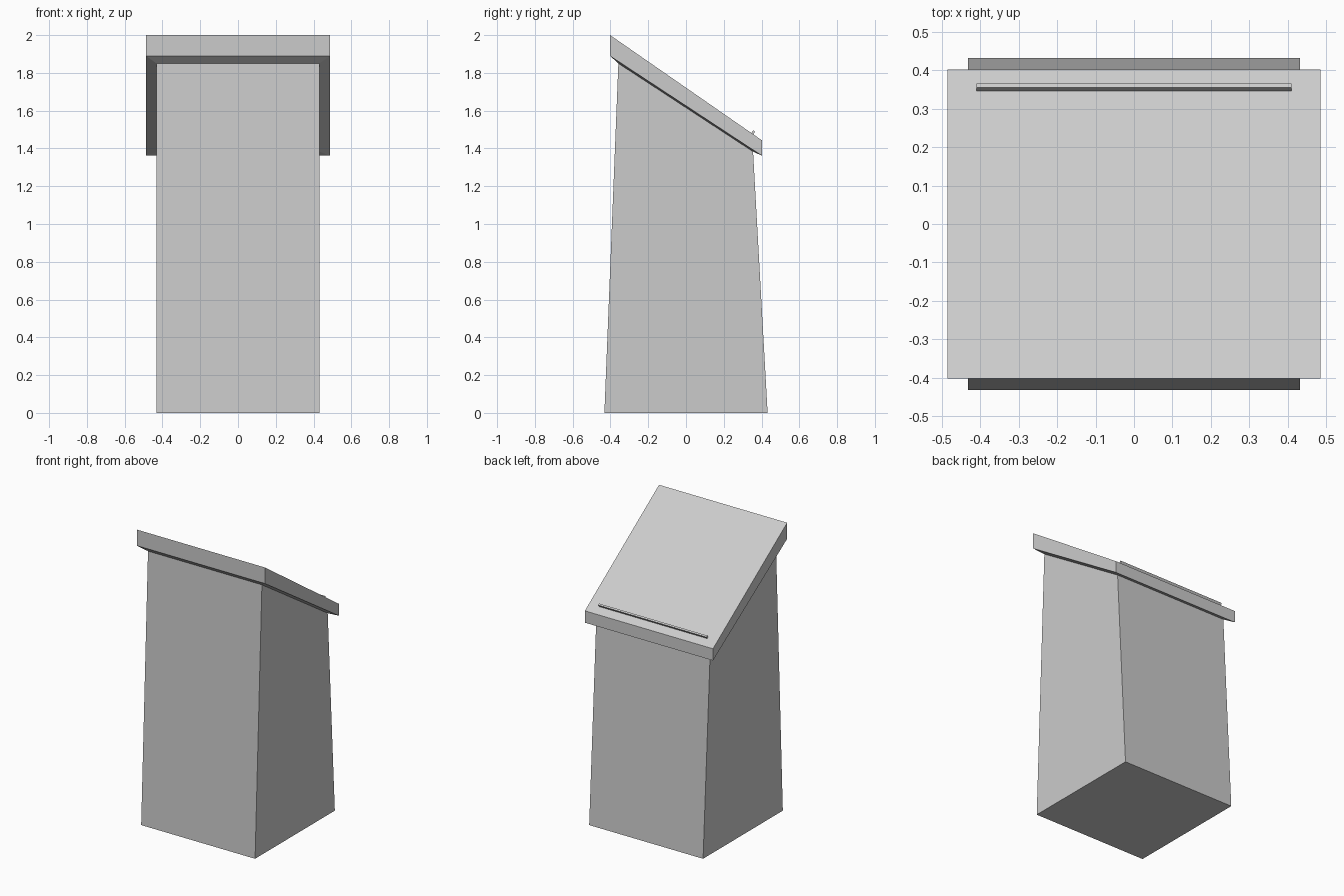
import bpy
import bmesh
from mathutils import Vector

cube = bpy.data.objects.get("Cube")
if cube:
    bpy.data.objects.remove(cube, do_unlink=True)

paint = bpy.data.materials.new("light grey")
paint.use_nodes = True
GREY = (0.6, 0.6, 0.6, 1)
paint.diffuse_color = GREY
paint.node_tree.nodes["Principled BSDF"].inputs["Base Color"].default_value = GREY


def ring(bm, half_width, front, back):
    """Rectangle of vertices from its front and back edges, each (y, z)."""
    corners = [(-1, front), (1, front), (1, back), (-1, back)]
    return [bm.verts.new((s * half_width, y, z)) for s, (y, z) in corners]


def loft(name, rings):
    """Closed solid through a stack of (half_width, front, back) rings."""
    bm = bmesh.new()
    loops = [ring(bm, *r) for r in rings]
    bm.faces.new(loops[0])
    bm.faces.new(loops[-1])
    for low, high in zip(loops, loops[1:]):
        for i in range(4):
            j = (i + 1) % 4
            bm.faces.new((low[i], low[j], high[j], high[i]))
    bmesh.ops.recalc_face_normals(bm, faces=bm.faces)
    mesh = bpy.data.meshes.new(name)
    bm.to_mesh(mesh)
    bm.free()
    mesh.materials.append(paint)
    obj = bpy.data.objects.new(name, mesh)
    bpy.context.collection.objects.link(obj)
    return obj


# Tapered pedestal flaring out into the sloping reading desk
TOP_FRONT, TOP_BACK = Vector((-0.402, 2.0)), Vector((0.402, 1.443))
loft("lectern_body", [
    (0.432, (-0.432, 0), (0.432, 0)),
    (0.432, (-0.358, 1.85), (0.355, 1.383)),
    (0.486, (-0.402, 1.89), (0.402, 1.362)),
    (0.486, TOP_FRONT, TOP_BACK),
])

# Thin lip standing square to the desk, to hold papers
slope = (TOP_BACK - TOP_FRONT).normalized()
up = Vector((-slope.y, slope.x))
uphill = TOP_BACK - slope * 0.068
downhill = uphill + slope * 0.012
sunk, height = up * -0.005, up * 0.017
loft("paper_lip", [
    (0.41, uphill + sunk, downhill + sunk),
    (0.41, uphill + height, downhill + height),
])
